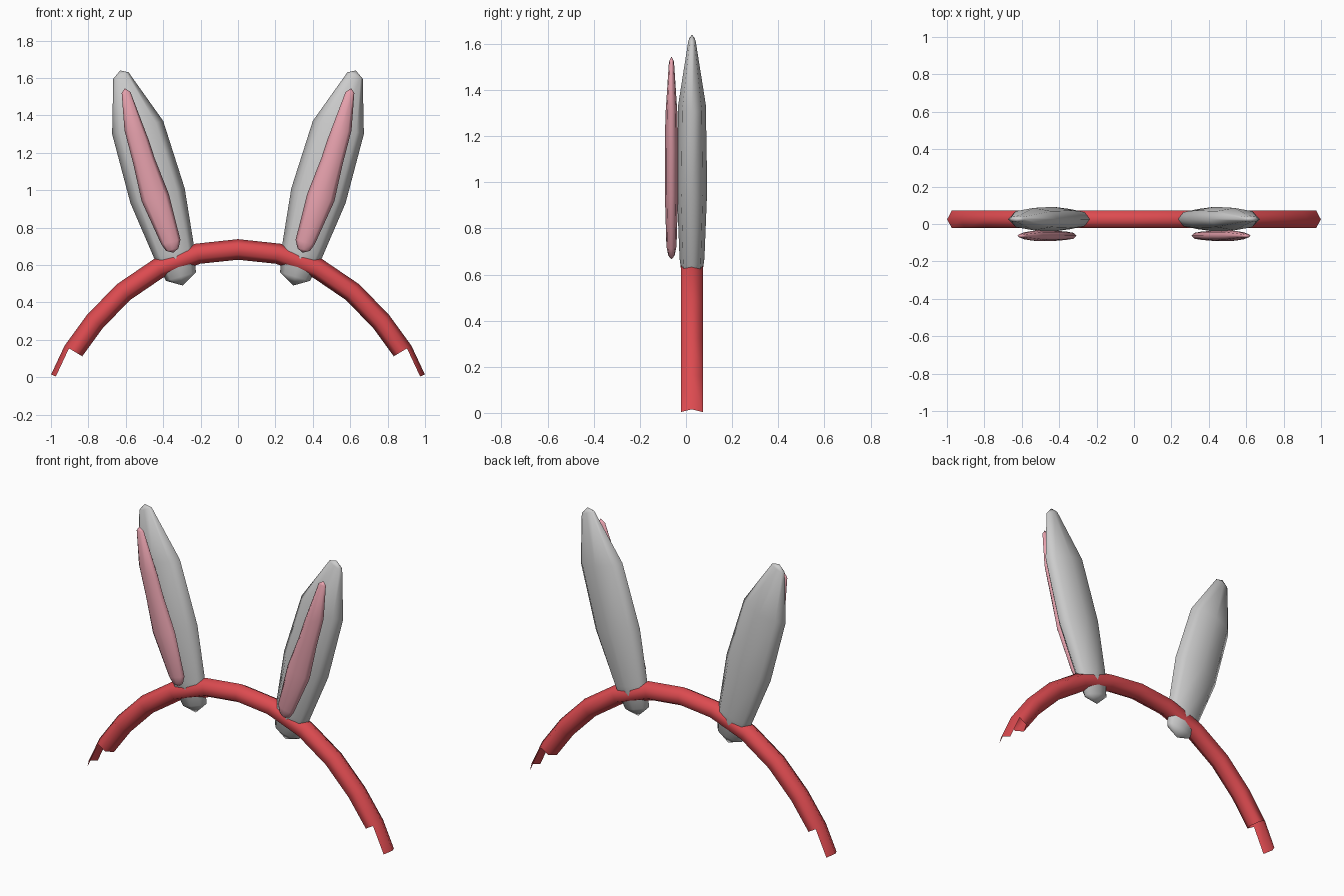
import bpy
from math import cos, sin, pi, radians
from mathutils import Vector

if "Cube" in bpy.data.objects:
    bpy.data.objects.remove(bpy.data.objects["Cube"])


def material(name, color):
    m = bpy.data.materials.new(name)
    m.diffuse_color = color
    m.use_nodes = True
    m.node_tree.nodes["Principled BSDF"].inputs["Base Color"].default_value = m.diffuse_color
    return m


RED = material("red", (0.72, 0.07, 0.08, 1))
PINK = material("pink", (0.80, 0.36, 0.42, 1))


def make(name, verts, faces, mat=None):
    me = bpy.data.meshes.new(name)
    me.from_pydata(verts, [], faces)
    me.update()
    me.polygons.foreach_set("use_smooth", [True] * len(me.polygons))
    if mat:
        me.materials.append(mat)
    ob = bpy.data.objects.new(name, me)
    bpy.context.collection.objects.link(ob)
    return ob


# Headband: hexagonal tube along an arch, with only the outer two sides at the tips
half = [(0, 0.683), (0.215, 0.66), (0.425, 0.582), (0.612, 0.455),
        (0.765, 0.298), (0.88, 0.14), (0.949, -0.008)]
path = [Vector((-x, 0.025, z)) for x, z in half[:0:-1]]
path += [Vector((x, 0.025, z)) for x, z in half]
R, N = 0.055, 6
verts, faces = [], []
for i, p in enumerate(path):
    t = (path[min(i + 1, len(path) - 1)] - path[max(i - 1, 0)]).normalized()
    out = Vector((-t.z, 0, t.x))
    for k in range(N):
        a = 2 * pi * k / N
        verts.append(p + out * R * cos(a) + Vector((0, R * sin(a), 0)))
last = len(path) - 2
for i in range(len(path) - 1):
    sides = (0, N - 1) if i in (0, last) else range(N)
    for k in sides:
        j = (k + 1) % N
        faces.append((i * N + k, i * N + j, (i + 1) * N + j, (i + 1) * N + k))
make("headband", verts, faces, RED)


# Ears: rings given by their two outline points in the front view plus half thickness
def ear(name, side, y, bottom, rings, top, mat=None, n=8):
    verts = [(side * bottom[0], y, bottom[1])]
    faces = []
    for x1, z1, x2, z2, d in rings:
        c = Vector(((x1 + x2) / 2, y, (z1 + z2) / 2))
        w = Vector(((x2 - x1) / 2, 0, (z2 - z1) / 2))
        for k in range(n):
            a = 2 * pi * k / n
            v = c + w * cos(a) + Vector((0, d * sin(a), 0))
            verts.append((side * v.x, v.y, v.z))
    verts.append((side * top[0], y, top[1]))
    end = len(verts) - 1
    for k in range(n):
        j = (k + 1) % n
        faces.append((0, 1 + j, 1 + k))
        for r in range(len(rings) - 1):
            a, b = 1 + r * n, 1 + (r + 1) * n
            faces.append((a + k, a + j, b + j, b + k))
        b = end - n
        faces.append((b + k, b + j, end))
    if side > 0:
        faces = [f[::-1] for f in faces]
    return make(name, verts, [f[::-1] for f in faces], mat)


outer = [(0.225, 0.56, 0.385, 0.515, 0.036), (0.235, 0.70, 0.45, 0.64, 0.054),
         (0.285, 1.01, 0.575, 0.93, 0.066), (0.40, 1.37, 0.673, 1.30, 0.060),
         (0.585, 1.63, 0.667, 1.595, 0.016)]
inner = [(0.318, 0.69, 0.385, 0.675, 0.014), (0.308, 0.735, 0.41, 0.71, 0.022),
         (0.37, 0.98, 0.515, 0.94, 0.029), (0.445, 1.34 - 0.17, 0.56, 1.14, 0.029),
         (0.478, 1.27, 0.607, 1.32, 0.026), (0.575, 1.525, 0.622, 1.52, 0.011)]
for side, word in ((-1, "left"), (1, "right")):
    ear(word + "_ear", side, 0.026, (0.295, 0.49), outer, (0.63, 1.64))
    ear(word + "_inner_ear", side, -0.063, (0.345, 0.665), inner, (0.605, 1.545), PINK)
